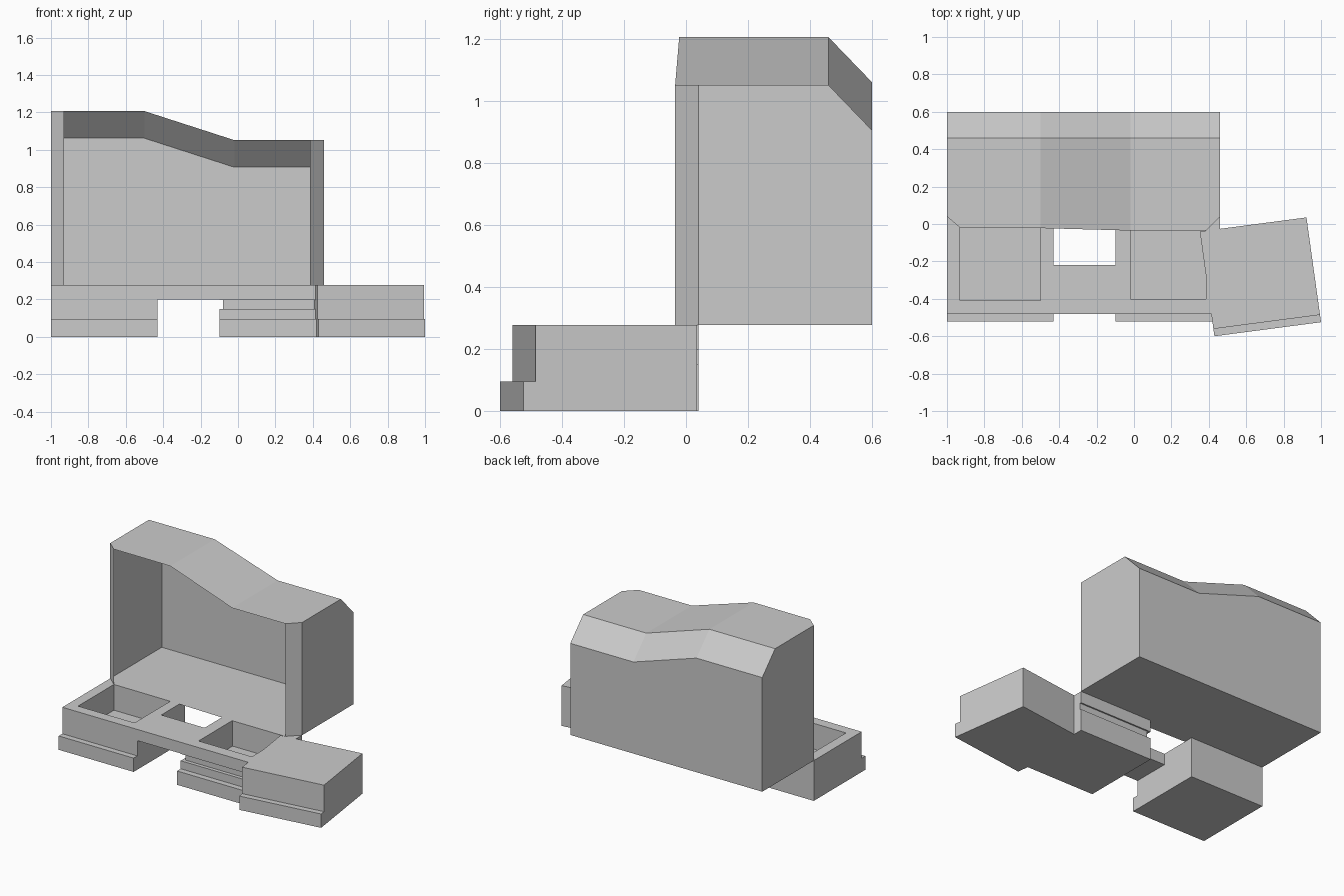
import bpy, bmesh

if "Cube" in bpy.data.objects:
    bpy.data.objects.remove(bpy.data.objects["Cube"])

def make(name, verts, faces):
    bm = bmesh.new()
    vs = [bm.verts.new(v) for v in verts]
    for f in faces:
        bm.faces.new([vs[i] for i in f])
    bmesh.ops.recalc_face_normals(bm, faces=bm.faces)
    me = bpy.data.meshes.new(name)
    bm.to_mesh(me)
    bm.free()
    ob = bpy.data.objects.new(name, me)
    bpy.context.collection.objects.link(ob)
    return ob

def extrude(name, a, b):
    """Solid between two matching outlines."""
    n = len(a)
    faces = [list(range(n)), list(range(n, 2 * n))]
    faces += [[i, (i + 1) % n, n + (i + 1) % n, n + i] for i in range(n)]
    return make(name, a + b, faces)

def box(name, x0, x1, y0, y1, z0, z1):
    p = [(x0, y0), (x1, y0), (x1, y1), (x0, y1)]
    return extrude(name, [(x, y, z0) for x, y in p], [(x, y, z1) for x, y in p])

def cut(ob, cutter):
    m = ob.modifiers.new("cut", 'BOOLEAN')
    m.operation, m.solver, m.object = 'DIFFERENCE', 'EXACT', cutter
    cutter.hide_render = True
    cutter.hide_set(True)

def plinth(name, x0, x1):
    """Base block with a stepped toe along the front."""
    prof = [(-.52, 0), (-.52, .095), (-.48, .095), (-.48, .277), (.04, .277), (.04, 0)]
    return extrude(name, [(x0, y, z) for y, z in prof], [(x1, y, z) for y, z in prof])

# Left base block with recessed tray
left = plinth("left_base", -1, -.43)
cut(left, box("left_tray_cutter", -.93, -.5, -.41, -.02, .1, .4))

# Middle base block with tray and a shallow groove around it
mid = plinth("middle_base", -.1, .46)
cut(mid, box("middle_tray_cutter", -.02, .385, -.4, -.03, .1, .4))
cut(mid, box("groove_front_cutter", -.2, .6, -.6, -.455, .15, .197))
cut(mid, box("groove_side_cutter", -.2, -.08, -.7, .2, .15, .197))
cut(mid, box("groove_back_cutter", -.2, .6, .03, .2, .15, .197))

# Slab bridging the two base blocks
box("bridge", -.43, -.1, -.48, -.22, .2, .277)

# Turned block on the right, with the same stepped toe
c0, c1 = (.43, -.6), (1.0, -.525)      # front corners
d = (-.078, .56)                       # direction to the back
levels = [(0, 0), (0, .095), (.07, .095), (.07, .277), (1, .277), (1, 0)]
extrude("turned_block", *[[(c[0] + d[0] * t, c[1] + d[1] * t, z) for t, z in levels]
                          for c in (c0, c1)])

# Thin open-fronted housing with a wavy roof
def roof_z(x):
    t = min(max((x + .5) / .48, 0), 1)
    return 1.207 - .155 * t

FLOOR = .277
front = [(-1, .04), (-.93, -.02), (-.5, -.022), (-.02, -.035), (.385, -.035), (.46, .04)]
ridge = [(x, .46) for x in (-1, -.5, -.02, .46)]
back = [(x, .6) for x in (-1, -.5, -.02, .46)]
verts = [(x, y, roof_z(x)) for x, y in front + ridge]             # 0-5 front, 6-9 ridge
verts += [(x, y, roof_z(x) - .145) for x, y in back]              # 10-13 eaves
verts += [(x, y, FLOOR) for x, y in front]                        # 14-19 floor front
verts += [(-1, .6, FLOOR), (.46, .6, FLOOR)]                      # 20, 21 floor back
faces = [(0, 1, 2, 7, 6), (2, 3, 8, 7), (3, 4, 5, 9, 8)]          # roof
faces += [(6 + i, 7 + i, 11 + i, 10 + i) for i in range(3)]       # back slope
faces += [(10, 11, 12, 13, 21, 20)]                               # back wall
faces += [(0, 6, 10, 20, 14), (5, 19, 21, 13, 9)]                 # side walls
faces += [(0, 14, 15, 1), (4, 18, 19, 5)]                         # front corner strips
faces += [(14, 15, 16, 17, 18, 19, 21, 20)]                       # floor
make("housing", verts, faces)
